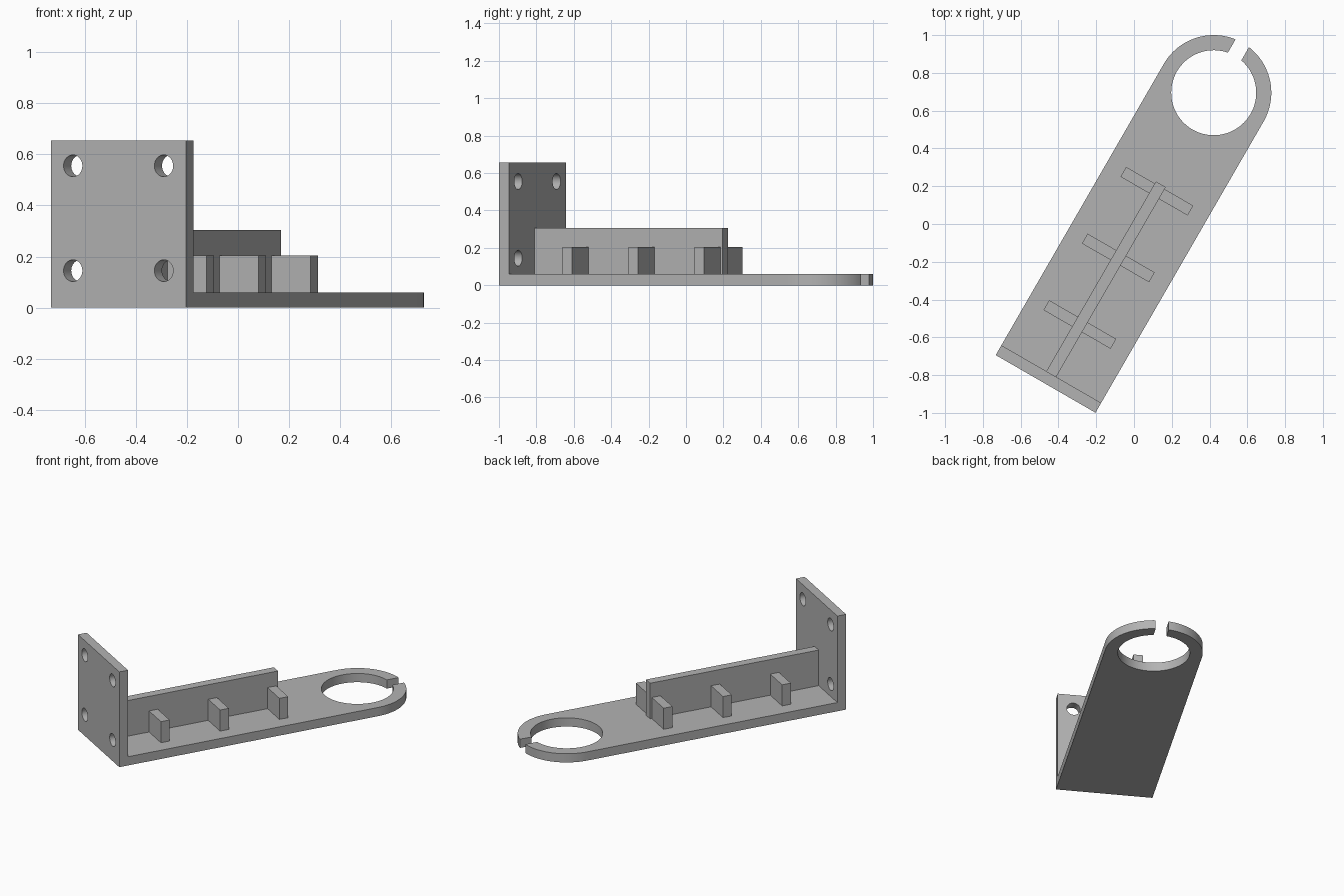
import bpy, bmesh
from math import radians, pi, asin, sin, cos
from mathutils import Matrix

if "Cube" in bpy.data.objects:
    bpy.data.objects.remove(bpy.data.objects["Cube"])

# Sizes in the bracket's own frame: x across, y along the arm
HALF_W, THICK, WALL_H = 0.305, 0.06, 0.655
RING_Y, HOLE_R, SLOT = 1.78, 0.225, 0.041
PLACE = Matrix.Translation((-0.468, -0.8465, 0)) @ Matrix.Rotation(radians(-30), 4, 'Z')

grey = bpy.data.materials.new("light_grey")
grey.use_nodes = True
grey.diffuse_color = (0.45, 0.45, 0.45, 1)
grey.node_tree.nodes["Principled BSDF"].inputs["Base Color"].default_value = grey.diffuse_color


def add_object(name, bm):
    bmesh.ops.recalc_face_normals(bm, faces=bm.faces)
    mesh = bpy.data.meshes.new(name)
    bm.to_mesh(mesh)
    bm.free()
    mesh.materials.append(grey)
    obj = bpy.data.objects.new(name, mesh)
    bpy.context.collection.objects.link(obj)
    obj.matrix_world = PLACE
    return obj


def box(name, x0, x1, y0, y1, z0, z1):
    bm = bmesh.new()
    bmesh.ops.create_cube(bm, size=1)
    bmesh.ops.scale(bm, vec=(x1 - x0, y1 - y0, z1 - z0), verts=bm.verts)
    bmesh.ops.translate(bm, vec=((x0 + x1) / 2, (y0 + y1) / 2, (z0 + z1) / 2), verts=bm.verts)
    return add_object(name, bm)


def arc(radius, start, end, steps):
    angles = [start + (end - start) * i / steps for i in range(steps + 1)]
    return [(radius * cos(a), RING_Y + radius * sin(a)) for a in angles]


def smooth(obj):
    bpy.ops.object.select_all(action='DESELECT')
    obj.select_set(True)
    bpy.context.view_layer.objects.active = obj
    bpy.ops.object.shade_smooth_by_angle(angle=radians(30))


# Arm with a split ring at its end, as one outline
outer_gap, inner_gap = asin(SLOT / HALF_W), asin(SLOT / HOLE_R)
outline = [(-HALF_W, THICK), (HALF_W, THICK)]
outline += arc(HALF_W, 0, pi / 2 - outer_gap, 24)
outline += arc(HOLE_R, pi / 2 - inner_gap, inner_gap - 3 * pi / 2, 72)
outline += arc(HALF_W, pi / 2 + outer_gap, pi, 24)
bm = bmesh.new()
face = bm.faces.new([bm.verts.new((x, y, 0)) for x, y in outline])
top = bmesh.ops.extrude_face_region(bm, geom=[face])["geom"]
bmesh.ops.translate(bm, vec=(0, 0, THICK),
                    verts=[g for g in top if isinstance(g, bmesh.types.BMVert)])
# Cut the concave caps into triangles
bmesh.ops.triangulate(bm, faces=[f for f in bm.faces if len(f.verts) > 4])
smooth(add_object("arm", bm))

# Mounting wall with four screw holes
wall = box("mounting_wall", -HALF_W, HALF_W, 0, THICK, 0, WALL_H)
bm = bmesh.new()
for x in (-0.205, 0.205):
    for z in (0.145, 0.555):
        bmesh.ops.create_cone(bm, cap_ends=True, segments=32, radius1=0.0425, radius2=0.0425,
                              depth=0.3, matrix=Matrix.Translation((x, THICK / 2, z))
                              @ Matrix.Rotation(pi / 2, 4, 'X'))
cutter = add_object("screw_hole_cutter", bm)
cutter.hide_render = True
cut = wall.modifiers.new("screw_holes", 'BOOLEAN')
cut.operation, cut.solver, cut.object = 'DIFFERENCE', 'EXACT', cutter
bpy.context.view_layer.objects.active = wall
bpy.ops.object.modifier_apply(modifier=cut.name)
bpy.data.objects.remove(cutter)
smooth(wall)

# Stiffening rib and its cross bars
box("centre_rib", -0.03, 0.03, THICK, 1.22, THICK, 0.305)
for i, y in enumerate((0.363, 0.77, 1.178)):
    box(f"cross_bar_{i + 1}", -0.205, 0.205, y - 0.03, y + 0.03, THICK, 0.205)
